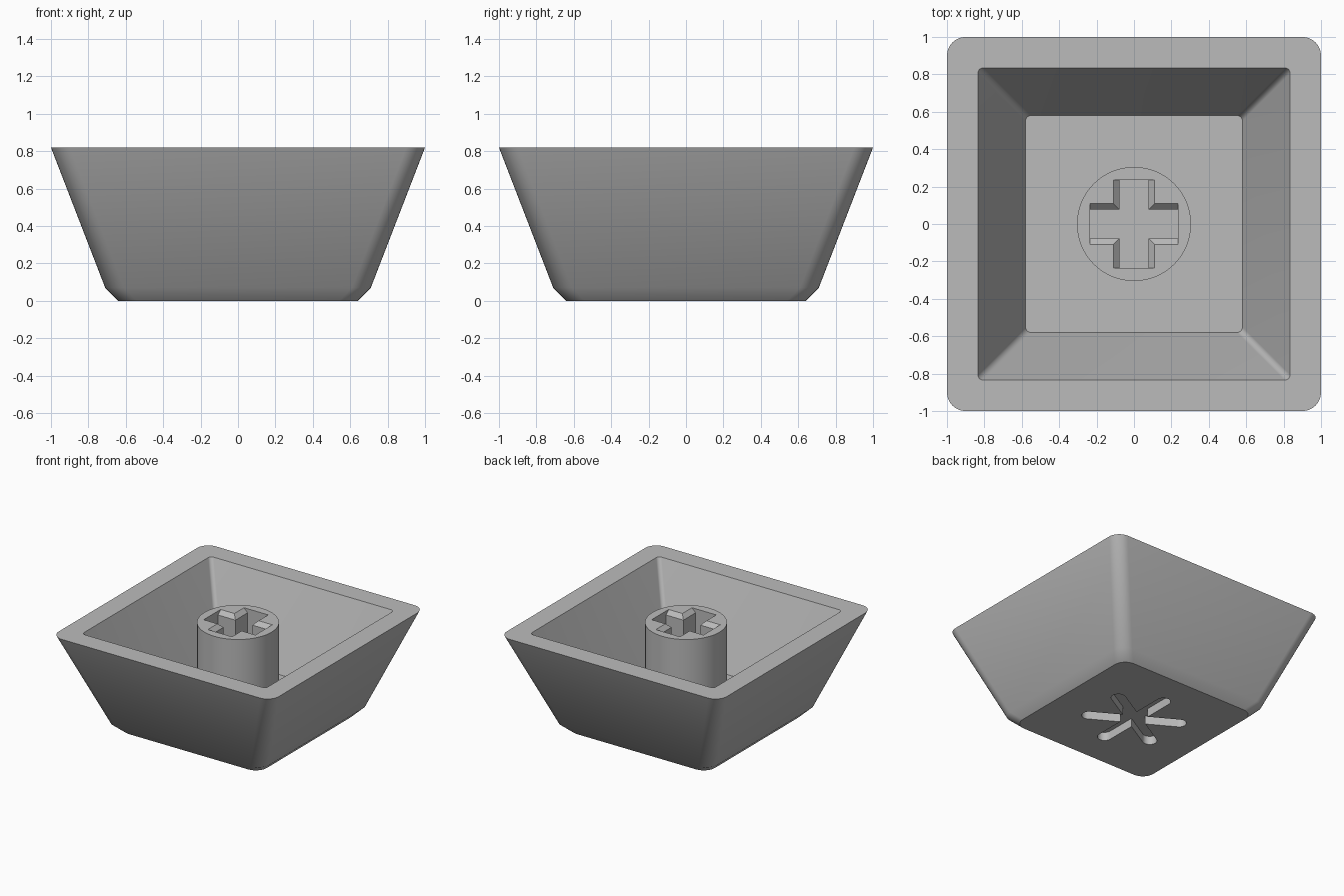
import bpy, bmesh, math
from mathutils import Matrix

cube = bpy.data.objects.get("Cube")
if cube:
    bpy.data.objects.remove(cube)

HEIGHT, FLOOR = 0.82, 0.16

grey = bpy.data.materials.new("warm_free_grey")
grey.name = "plain grey"
grey.use_nodes = True
grey.diffuse_color = (0.5, 0.5, 0.5, 1)
grey.node_tree.nodes["Principled BSDF"].inputs["Base Color"].default_value = (0.5, 0.5, 0.5, 1)


def rounded_rect(hx, hy, r, z, seg=8):
    """Points of a rounded rectangle, counter-clockwise; r = 0 gives square corners."""
    steps = seg if r else 0
    pts = []
    for i, (sx, sy) in enumerate([(1, 1), (-1, 1), (-1, -1), (1, -1)]):
        for k in range(steps + 1):
            a = math.pi / 2 * (i + k / max(steps, 1))
            pts.append((sx * (hx - r) + r * math.cos(a), sy * (hy - r) + r * math.sin(a), z))
    return pts


def loft(name, rings, turn=0):
    """Join equal rings into a closed solid, capped at both ends."""
    bm = bmesh.new()
    loops = [[bm.verts.new(p) for p in ring] for ring in rings]
    n = len(loops[0])
    for low, high in zip(loops, loops[1:]):
        for i in range(n):
            j = (i + 1) % n
            bm.faces.new((low[i], low[j], high[j], high[i]))
    bm.faces.new(loops[0][::-1])
    bm.faces.new(loops[-1])
    bmesh.ops.remove_doubles(bm, verts=bm.verts, dist=1e-5)
    bmesh.ops.transform(bm, matrix=Matrix.Rotation(turn, 4, 'Z'), verts=bm.verts)
    bmesh.ops.recalc_face_normals(bm, faces=bm.faces)
    mesh = bpy.data.meshes.new(name)
    bm.to_mesh(mesh)
    bm.free()
    mesh.materials.append(grey)
    obj = bpy.data.objects.new(name, mesh)
    bpy.context.collection.objects.link(obj)
    return obj


def activate(obj):
    bpy.ops.object.select_all(action='DESELECT')
    obj.select_set(True)
    bpy.context.view_layer.objects.active = obj


def cut(target, cutter):
    """Subtract the cutter and discard it."""
    cutter.hide_render = True
    mod = target.modifiers.new("cut", 'BOOLEAN')
    mod.operation, mod.solver, mod.object = 'DIFFERENCE', 'EXACT', cutter
    activate(target)
    bpy.ops.object.modifier_apply(modifier=mod.name)
    bpy.data.objects.remove(cutter)


# Hollow tapered shell: base, bevel, outer wall, rim, inner wall, floor
shell = loft("tapered_shell", [rounded_rect(h, h, r, z) for h, r, z in [
    (0.64, 0.1, 0), (0.71, 0.1, 0.07), (1, 0.1, HEIGHT),
    (0.835, 0.03, HEIGHT), (0.58, 0.03, FLOOR)]])

# Six-armed groove sunk into the underside
for k in range(3):
    cut(shell, loft("groove_cutter", [rounded_rect(0.4, 0.055, 0.055, z) for z in (-0.05, 0.07)],
                    math.radians(30 + 60 * k)))

# Round socket post rising from the floor
post = loft("socket_post", [[(0.305 * math.cos(a), 0.305 * math.sin(a), z)
            for a in (math.tau * i / 64 for i in range(64))] for z in (FLOOR - 0.02, HEIGHT)])

# Cross-shaped socket with flared long edges
for k in range(2):
    cut(post, loft("socket_cutter", [rounded_rect(w, 0.235, 0, z) for w, z in [
        (0.077, 0.2), (0.077, HEIGHT - 0.033), (0.11, HEIGHT), (0.15, HEIGHT + 0.04)]],
        math.pi / 2 * k))

for part in (shell, post):
    activate(part)
    bpy.ops.object.shade_smooth_by_angle(angle=math.radians(35))
